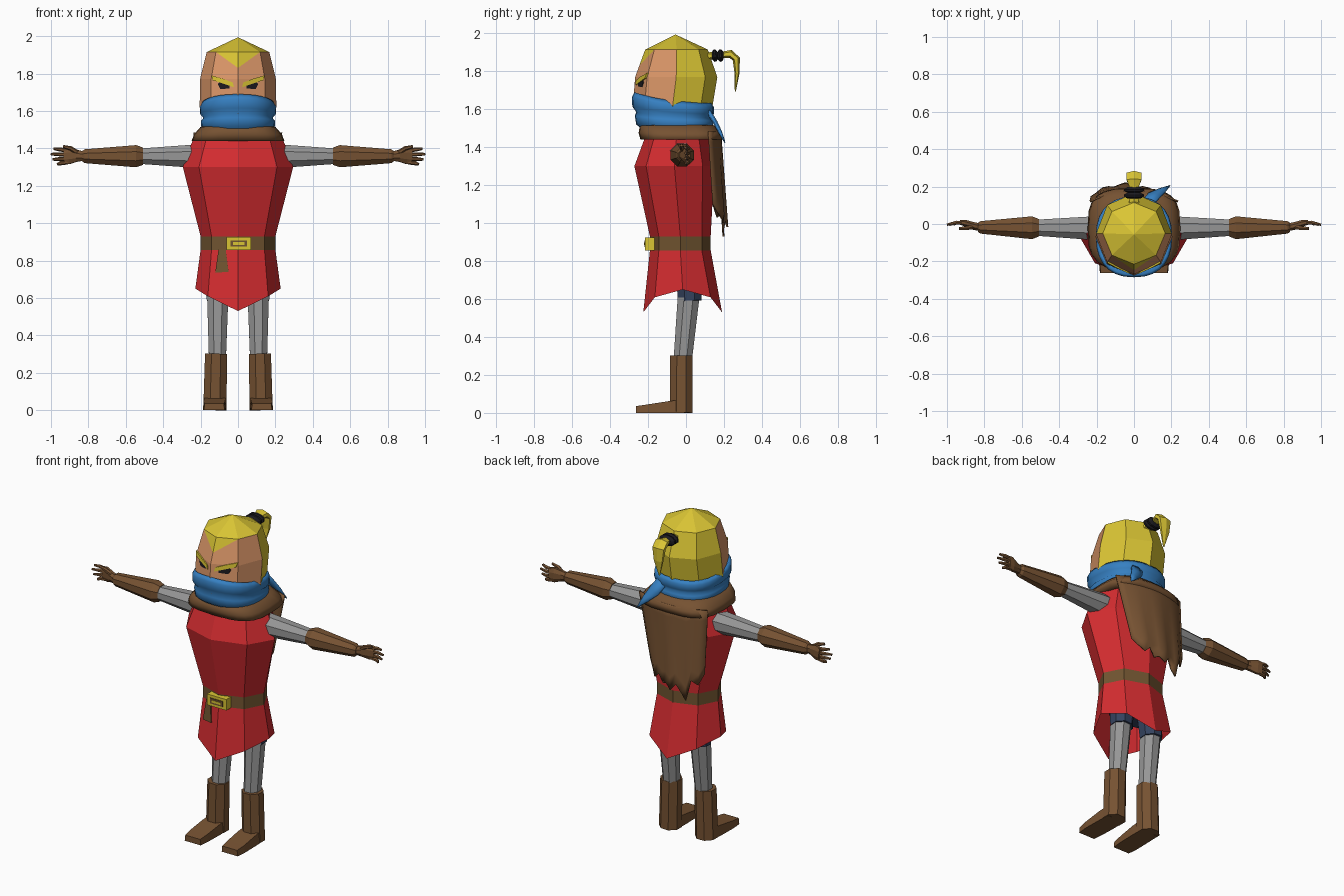
import bpy, bmesh, math
from mathutils import Vector as V

if "Cube" in bpy.data.objects:
    bpy.data.objects.remove(bpy.data.objects["Cube"])


def material(name, r, g, b):
    m = bpy.data.materials.new(name)
    lin = lambda c: ((c / 255 + 0.055) / 1.055) ** 2.4 if c > 10 else c / 3295
    m.diffuse_color = (lin(r), lin(g), lin(b), 1)
    m.use_nodes = True
    m.node_tree.nodes["Principled BSDF"].inputs["Base Color"].default_value = m.diffuse_color
    return m


RED = material("red cloth", 212, 44, 48)
YELLOW = material("yellow", 218, 197, 52)
SKIN = material("skin", 218, 150, 104)
BLUE = material("blue scarf", 54, 128, 194)
BROWN = material("brown leather", 118, 82, 50)
BELT = material("belt brown", 112, 84, 48)
GREY = material("grey cloth", 150, 150, 150)
BLACK = material("black", 28, 27, 32)
NAVY = material("navy", 52, 66, 94)


def finish(name, bm, mats, smooth=False, mirror=False, rule=None):
    bmesh.ops.recalc_face_normals(bm, faces=bm.faces[:])
    for f in bm.faces:
        f.smooth = smooth
        if rule:
            f.material_index = rule(f.calc_center_median())
    me = bpy.data.meshes.new(name)
    bm.to_mesh(me)
    bm.free()
    for m in mats:
        me.materials.append(m)
    ob = bpy.data.objects.new(name, me)
    bpy.context.collection.objects.link(ob)
    if mirror:
        ob.modifiers.new("mirror", "MIRROR")
    return ob


def loft(rings, caps=(True, True)):
    bm = bmesh.new()
    vs = [[bm.verts.new(p) for p in r] for r in rings]
    n = len(rings[0])
    for a, b in zip(vs, vs[1:]):
        for i in range(n):
            j = (i + 1) % n
            bm.faces.new((a[i], a[j], b[j], b[i]))
    if caps[0]:
        bm.faces.new(vs[0])
    if caps[1]:
        bm.faces.new(vs[-1])
    return bm


def ring(n, rx, yf, yb, zf, zb=None, e=1, p=1):
    """Horizontal ring from yf to yb; height runs from zf in front to zb behind."""
    out = []
    zb = zf if zb is None else zb
    for i in range(n):
        a = 2 * math.pi * i / n
        s, c = math.sin(a), math.cos(a)
        sx, cy = (math.copysign(abs(k) ** e, k) if abs(k) > 1e-6 else 0 for k in (s, c))
        out.append(V((rx * sx, (yf + yb) / 2 - (yb - yf) / 2 * cy,
                      zb + (zf - zb) * ((1 + c) / 2) ** p)))
    return out


def tube(pts, n=8):
    """Path of (x, y, z, radius a, radius b)."""
    P = [V(p[:3]) for p in pts]
    rings = []
    for i, p in enumerate(pts):
        t = (P[min(i + 1, len(P) - 1)] - P[max(i - 1, 0)]).normalized()
        a = V((1, 0, 0)) if abs(t.x) < 0.75 else V((0, 1, 0))
        a = (a - t * a.dot(t)).normalized()
        b = t.cross(a)
        angs = [2 * math.pi * (k + 0.5) / n for k in range(n)]
        rings.append([P[i] + a * p[3] * math.cos(w) + b * p[4] * math.sin(w) for w in angs])
    return loft(rings)


def plate(name, pts, yf, mat, thick=0.007, mirror=False):
    """Thin plate lying on a sloped front surface y = yf(x, z)."""
    rings = [[V((x, yf(x, z) + d, z)) for x, z in pts] for d in (0.002, -thick)]
    return finish(name, loft(rings), [mat], mirror=mirror)


def box(name, x0, x1, y0, y1, z0, z1, mat):
    r = [[V(p) for p in ((x0, y0, z), (x1, y0, z), (x1, y1, z), (x0, y1, z))] for z in (z0, z1)]
    return finish(name, loft(r), [mat])


# Head: eight-sided, hair and face split by rule, pointed fringe cut in
bm = loft([ring(8, .15, -.22, .09, 1.5), ring(8, .205, -.28, .14, 1.62),
           ring(8, .203, -.268, .165, 1.77), ring(8, .167, -.215, .115, 1.915),
           ring(8, .002, -.057, -.053, 1.993)])
for s in (1, -1):
    fs = [f for f in bm.faces if 1.77 < f.calc_center_median().z < 1.915
          and f.calc_center_median().y < -.18 and f.calc_center_median().x * s > 0]
    geom = fs + list({e for f in fs for e in f.edges}) + list({v for f in fs for v in f.verts})
    bmesh.ops.bisect_plane(bm, geom=geom, dist=1e-4, plane_co=(0, 0, 1.83),
                           plane_no=(-s * .085, 0, .118))
finish("head", bm, [SKIN, YELLOW], rule=lambda c: int(
    c.z > 1.83 + .72 * abs(c.x) or c.z > 1.914 or c.y > -.06))

# Eyes and eyebrows
face_y = lambda x, z: -.2685 + .435 * abs(x) + max(0, z - 1.77) * .35
plate("eyes", [(.045, 1.72), (.095, 1.717), (.108, 1.742), (.1, 1.755), (.045, 1.738)],
      face_y, BLACK, .005, True)
plate("eyebrows", [(.022, 1.727), (.135, 1.764), (.143, 1.79), (.08, 1.772), (.028, 1.752)],
      face_y, YELLOW, .008, True)

# Ponytail with hair band
finish("ponytail", tube([(0, .11, 1.88, .03, .02), (0, .19, 1.887, .025, .017),
                         (0, .235, 1.892, .045, .022), (0, .265, 1.865, .045, .02),
                         (0, .269, 1.79, .033, .013), (0, .26, 1.695, .004, .003)], 6), [YELLOW])
for i, y in enumerate((.152, .182)):
    finish("hair_band_%d" % (i + 1), tube([(0, y - .016, 1.882, .035, .018),
           (0, y - .005, 1.882, .055, .032), (0, y + .005, 1.884, .055, .032),
           (0, y + .016, 1.884, .035, .018)], 10), [BLACK])

# Scarf: two soft folds and a loose end behind
folds = [(1.65, 1.6, .165, -.23, .1), (1.69, 1.632, .19, -.272, .135),
         (1.665, 1.61, .203, -.285, .147), (1.615, 1.575, .204, -.283, .147),
         (1.585, 1.555, .185, -.262, .13), (1.565, 1.54, .198, -.27, .142),
         (1.52, 1.505, .196, -.262, .142), (1.475, 1.475, .165, -.21, .11)]
finish("scarf", loft([ring(28, rx, yf, yb, zf, zb, .85, 2) for zf, zb, rx, yf, yb in folds],
                     (False, False)), [BLUE], True)
finish("scarf_end", tube([(.07, .11, 1.6, .04, .015), (.11, .155, 1.53, .04, .012),
                          (.15, .18, 1.48, .025, .01), (.192, .205, 1.425, .003, .003)], 6),
       [BLUE], True)

# Cloak: collar and ragged back panel
collar = [(1.52, .16, -.2, .12), (1.515, .2, -.243, .15), (1.475, .235, -.25, .19),
          (1.44, .248, -.24, .192), (1.44, .2, -.18, .12)]
finish("cloak_collar", loft([ring(24, rx, yf, yb, z, z, .62) for z, rx, yf, yb in collar],
                            (False, False)), [BROWN], True)
hem = [1.1, 1.03, 1.06, .93, .97, 1.02, .98, 1.01, 1.0, 1.05, 1.02, 1.06, 1.1]
bm = bmesh.new()
rows = []
for j in range(8):
    v = j / 7
    row = []
    for i, h in enumerate(hem):
        u = i / 6 - 1
        x = u * (.235 - .05 * v) - .045 * v
        y = .18 + .03 * v - .06 * u * u + .008 * math.cos(u * 10) * v
        row.append(bm.verts.new((x, y, 1.485 + (h - 1.485) * v)))
    rows.append(row)
for a, b in zip(rows, rows[1:]):
    for i in range(len(hem) - 1):
        bm.faces.new((a[i], a[i + 1], b[i + 1], b[i]))
cape = finish("cloak_back", bm, [BROWN], True)
mod = cape.modifiers.new("thickness", "SOLIDIFY")
mod.thickness, mod.offset = .01, 0

# Tunic with belt band; hem dips in front and behind
bottom = ring(8, .228, -.225, .19, .53)
for p in bottom:
    p.z = .53 + .12 * (abs(p.x) / .228) ** 1.2
finish("tunic", loft([ring(8, .238, -.215, .115, 1.455), ring(8, .295, -.272, .15, 1.3),
                      ring(8, .2, -.19, .13, .93), ring(8, .2, -.19, .13, .857), bottom],
                     (True, False)), [RED, BELT], rule=lambda c: int(.86 < c.z < .92))

# Buckle and hanging belt end
box("buckle", -.062, .07, -.215, -.155, .857, .925, YELLOW)
box("buckle_inset", -.04, .048, -.219, -.21, .874, .908, BELT)
box("buckle_prong", -.026, .034, -.222, -.216, .884, .898, YELLOW)
plate("belt_end", [(-.122, .735), (-.05, .74), (-.066, .86), (-.104, .86)],
      lambda x, z: -.19 - .108 * (.857 - z) + .33 * abs(x), BELT, .008)

# Arms: sleeve, leather bracer and hand, mirrored
finish("sleeves", tube([(.17, -.022, 1.358, .068, .068), (.25, -.022, 1.358, .066, .066),
                        (.53, -.02, 1.358, .046, .044)]), [GREY], mirror=True)
finish("bracers", tube([(.508, -.02, 1.358, .05, .05), (.545, -.02, 1.358, .066, .064),
                        (.82, -.018, 1.358, .036, .04), (.835, -.018, 1.358, .026, .028)]),
       [BROWN], mirror=True)
finish("palms", tube([(.82, -.018, 1.358, .022, .026), (.86, -.01, 1.36, .022, .034),
                      (.9, .004, 1.36, .019, .047), (.93, .01, 1.358, .014, .044)]),
       [BROWN], mirror=True)
for name, z, zt, tip in (("index", 1.389, 1.398, .985), ("middle", 1.367, 1.369, 1.0),
                         ("ring", 1.345, 1.341, .99), ("little", 1.325, 1.315, .965)):
    finish(name + "_fingers", tube([(.91, .006, z, .011, .011), (.95, .008, (z + zt) / 2, .011, .011),
                                    (tip, -.004, zt, .007, .007)], 6), [BROWN], mirror=True)
finish("thumbs", tube([(.86, -.015, 1.378, .013, .013), (.895, -.022, 1.4, .012, .012),
                       (.935, -.024, 1.41, .008, .008)], 6), [BROWN], mirror=True)

# Legs: shorts, hose and boots, mirrored
finish("hips", loft([ring(8, .175, -.11, .1, .9), ring(8, .175, -.1, .1, .7)]), [NAVY])
finish("shorts", tube([(.1, .01, .78, .075, .075), (.108, .02, .59, .066, .066)]),
       [NAVY], mirror=True)
finish("hose", tube([(.108, .02, .68, .064, .064), (.11, -.018, .27, .049, .052)]),
       [GREY], mirror=True)
finish("boot_shafts", tube([(.117, -.024, .302, .064, .064), (.124, -.025, 0, .067, .065)]),
       [BROWN], mirror=True)
foot = [(-.01, .065, .183, .07), (-.09, .063, .186, .062), (-.2, .066, .188, .045),
        (-.263, .072, .182, .036)]
finish("boot_feet", loft([[V((x0, y, 0)), V((x1, y, 0)), V((x1 - .004, y, h)), V((x0 + .004, y, h))]
                          for y, x0, x1, h in foot]), [BROWN], mirror=True)
